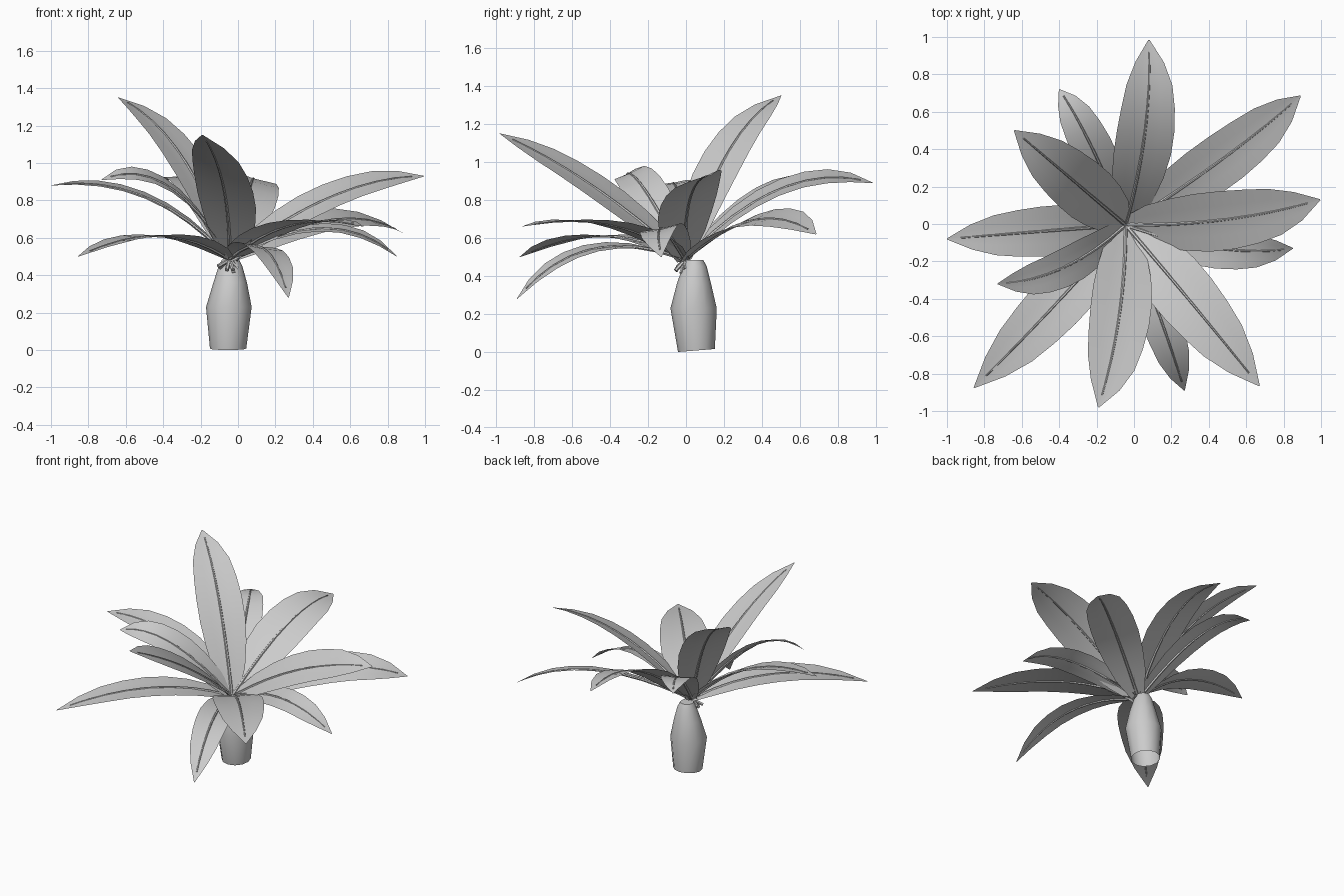
import bpy, bmesh, math
from mathutils import Vector, Matrix

if "Cube" in bpy.data.objects:
    bpy.data.objects.remove(bpy.data.objects["Cube"])

BASE = Vector((-0.045, -0.005, 0.485))
WIDTHS = [0.26, 0.7, 0.9, 1.0, 1.0, 0.93, 0.8, 0.5, 0.02]

# (middle of midrib, tip, half width, roll)
LEAVES = [
    ((0.06, 0.50, 0.86), (0.08, 0.985, 0.89), 0.16, 0.3),
    ((0.49, 0.36, 0.695), (0.89, 0.685, 0.62), 0.15, 0.33),
    ((0.50, 0.025, 0.82), (0.995, 0.13, 0.93), 0.17, 0.37),
    ((0.45, -0.13, 0.65), (0.85, -0.13, 0.50), 0.11, 0.2),
    ((0.29, -0.40, 0.67), (0.67, -0.865, 0.66), 0.165, 0.0),
    ((0.14, -0.50, 0.54), (0.27, -0.89, 0.28), 0.11, -0.15),
    ((-0.08, -0.50, 0.88), (-0.19, -0.98, 1.15), 0.17, -0.3),
    ((-0.42, -0.43, 0.61), (-0.855, -0.875, 0.50), 0.15, 0.0),
    ((-0.38, -0.235, 0.88), (-0.73, -0.32, 0.91), 0.11, -0.43),
    ((-0.50, -0.04, 0.82), (-1.00, -0.08, 0.88), 0.135, -0.15),
    ((-0.31, 0.22, 1.05), (-0.64, 0.50, 1.35), 0.155, 0.0),
    ((-0.23, 0.42, 0.86), (-0.40, 0.72, 0.90), 0.11, 0.0),
]


def finish(name, bm):
    mesh = bpy.data.meshes.new(name)
    bm.to_mesh(mesh)
    bm.free()
    ob = bpy.data.objects.new(name, mesh)
    bpy.context.collection.objects.link(ob)
    bpy.ops.object.select_all(action='DESELECT')
    ob.select_set(True)
    bpy.context.view_layer.objects.active = ob
    bpy.ops.object.shade_smooth_by_angle(angle=math.radians(40))
    return ob


def loft(name, rings, start_cap=False, end_cap=False, closed=True):
    bm = bmesh.new()
    rows = [[bm.verts.new(p) for p in r] for r in rings]
    n = len(rows[0])
    for a, b in zip(rows, rows[1:]):
        for j in range(n if closed else n - 1):
            k = (j + 1) % n
            bm.faces.new((a[j], a[k], b[k], b[j]))
    if start_cap:
        bm.faces.new(rows[0][::-1])
    if end_cap:
        bm.faces.new(rows[-1])
    return finish(name, bm)


def arc(mid, tip, t):
    # parabola through base, middle and tip
    return (BASE * (2 * (t - 0.5) * (t - 1)) + mid * (4 * t * (1 - t))
            + tip * (2 * t * (t - 0.5)))


def frame(mid, tip, t, roll):
    tan = (arc(mid, tip, t + 0.01) - arc(mid, tip, t - 0.01)).normalized()
    out = tip - BASE
    side = out.cross(Vector((0, 0, 1)))
    side = (side - tan * side.dot(tan)).normalized()
    side = Matrix.Rotation(roll, 3, tan) @ side
    return side, side.cross(tan)


# bulbous trunk, open underneath, leaning very slightly
trunk = []
for x, y, z, r in [(-0.053, 0.055, 0.008, 0.097), (-0.049, 0.04, 0.23, 0.122),
                   (-0.042, 0.042, 0.36, 0.09), (-0.04, 0.046, 0.45, 0.063),
                   (-0.04, 0.046, 0.485, 0.045)]:
    trunk.append([(x + r * math.cos(a), y + r * math.sin(a),
                   z + (0.08 * r * math.sin(a) if z < 0.1 else 0))
                  for a in [math.tau * i / 12 for i in range(12)]])
loft("trunk", trunk, end_cap=True)

for i, (m, tp, w, roll) in enumerate(LEAVES):
    mid, tip = Vector(m), Vector(tp)
    # leaf blade with a shallow fold along the midrib
    rows = []
    for k, f in enumerate(WIDTHS):
        t = k / (len(WIDTHS) - 1)
        c = arc(mid, tip, t)
        s, up = frame(mid, tip, t, roll)
        rows.append([c + s * (w * f * u) + up * (0.06 * w * f * abs(u))
                     for u in (-1, -0.5, 0, 0.5, 1)])
    loft(f"leaf_{i + 1}", rows, closed=False)
    # midrib, its stalk running down past the crown
    rings = []
    for k in range(11):
        t = -0.05 + k * 0.098
        c = arc(mid, tip, t)
        s, up = frame(mid, tip, t, roll)
        r = 0.011 - 0.007 * k / 10
        rings.append([c + (s * math.cos(a) + up * math.sin(a)) * r
                      for a in [math.tau * j / 6 for j in range(6)]])
    loft(f"midrib_{i + 1}", rings, True, True)
